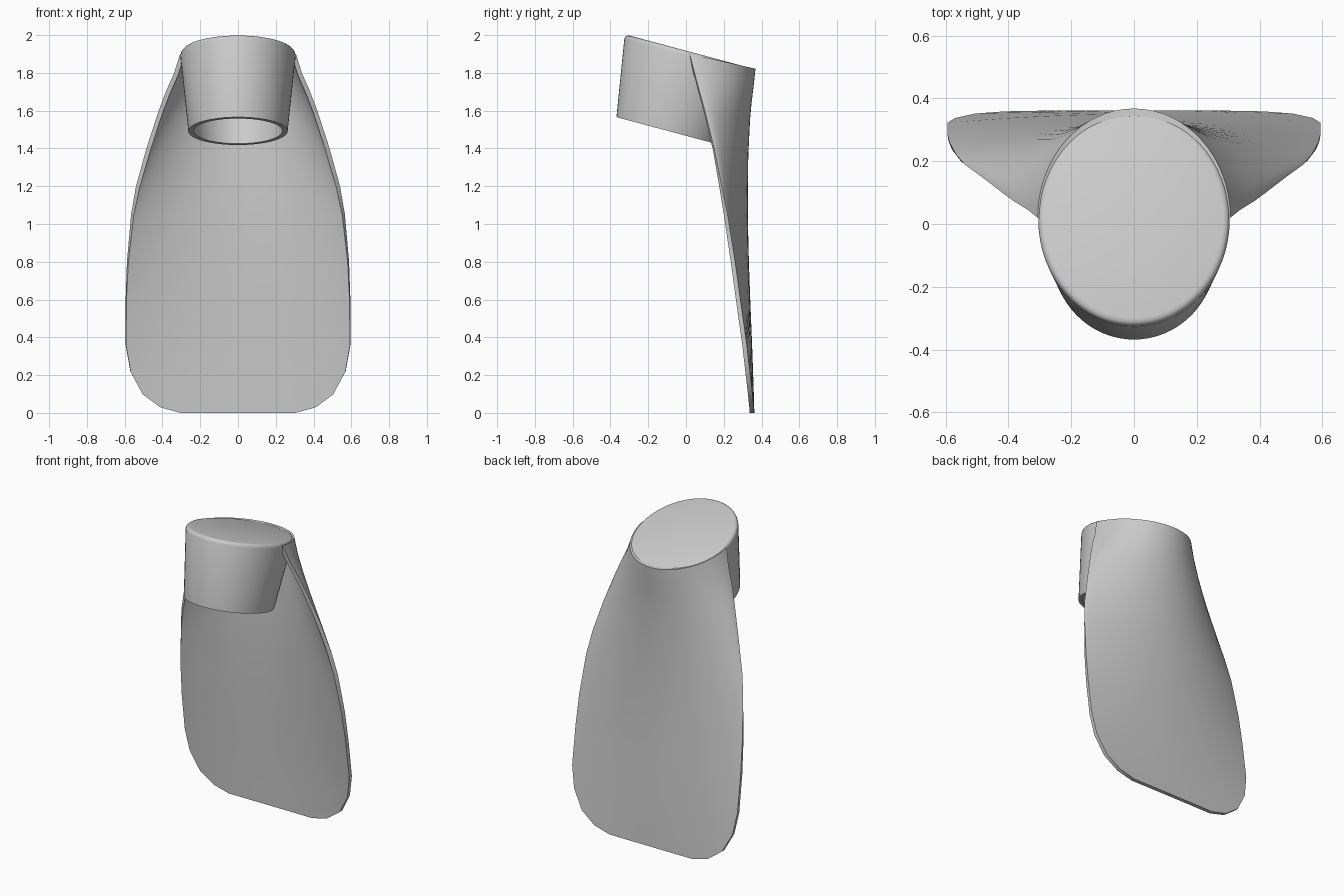
import bpy, bmesh, math
from mathutils import Vector, Matrix

if "Cube" in bpy.data.objects:
    bpy.data.objects.remove(bpy.data.objects["Cube"])

grey = bpy.data.materials.new("light grey")
grey.diffuse_color = (0.6, 0.6, 0.6, 1)
grey.use_nodes = True
grey.node_tree.nodes["Principled BSDF"].inputs["Base Color"].default_value = grey.diffuse_color


def finish(name, bm, angle):
    bmesh.ops.recalc_face_normals(bm, faces=bm.faces)
    mesh = bpy.data.meshes.new(name)
    bm.to_mesh(mesh)
    bm.free()
    ob = bpy.data.objects.new(name, mesh)
    bpy.context.collection.objects.link(ob)
    mesh.materials.append(grey)
    bpy.ops.object.select_all(action='DESELECT')
    ob.select_set(True)
    bpy.context.view_layer.objects.active = ob
    bpy.ops.object.shade_smooth_by_angle(angle=math.radians(angle))
    return ob


# Hollow tilted cap: rings (rx, ry, height along the axis), outside then inside
TILT = Matrix.Rotation(math.radians(-15), 3, 'X')
BASE, SEGS = Vector((0, -0.093, 1.492)), 64
rings = [(0.285, 0.33, 0.435), (0.295, 0.342, 0.432), (0.302, 0.349, 0.425),
         (0.305, 0.352, 0.412), (0.263, 0.285, 0.0), (0.235, 0.257, 0.0), (0.265, 0.305, 0.38)]
bm = bmesh.new()
loops = []
for rx, ry, h in rings:
    loops.append([bm.verts.new(BASE + TILT @ Vector((
        rx * math.cos(2 * math.pi * i / SEGS), ry * math.sin(2 * math.pi * i / SEGS), h)))
        for i in range(SEGS)])
for a, b in zip(loops, loops[1:]):
    for i in range(SEGS):
        j = (i + 1) % SEGS
        bm.faces.new((a[i], a[j], b[j], b[i]))
bm.faces.new(loops[0])
bm.faces.new(loops[-1])
finish("cap", bm, 40)

# Curved paddle: rows of (edge z, centre z, half width, edge y, centre y, roundness)
rows = [(1.90, 1.822, 0.307, 0.02, 0.368, 1.0),
        (1.80, 1.73, 0.338, 0.045, 0.358, 0.95),
        (1.70, 1.64, 0.382, 0.072, 0.347, 0.8),
        (1.60, 1.55, 0.42, 0.10, 0.339, 0.65),
        (1.40, 1.37, 0.485, 0.15, 0.330, 0.4),
        (1.20, 1.18, 0.54, 0.19, 0.327, 0.2),
        (1.05, 1.04, 0.566, 0.22, 0.327, 0.1),
        (0.80, 0.80, 0.588, 0.26, 0.333, 0.0),
        (0.60, 0.60, 0.595, 0.288, 0.340, 0.0),
        (0.36, 0.36, 0.595, 0.322, 0.350, 0.0),
        (0.22, 0.22, 0.57, 0.338, 0.355, 0.0),
        (0.10, 0.10, 0.505, 0.352, 0.359, 0.0),
        (0.03, 0.03, 0.41, 0.359, 0.361, 0.0),
        (0.00, 0.00, 0.30, 0.361, 0.362, 0.0)]
COLS = 32
bm = bmesh.new()
grid = []
for ze, zc, w, ye, yc, k in rows:
    line = []
    for i in range(COLS + 1):
        s = math.sin(math.pi * (i / COLS - 0.5))
        f = k * (1 - math.sqrt(max(0, 1 - s * s))) + (1 - k) * s * s
        line.append(bm.verts.new((w * s, yc + (ye - yc) * f, zc + (ze - zc) * f)))
    grid.append(line)
for a, b in zip(grid, grid[1:]):
    for i in range(COLS):
        bm.faces.new((a[i], a[i + 1], b[i + 1], b[i]))
paddle = finish("paddle", bm, 40)
if paddle.data.polygons[COLS // 2].normal.y < 0:
    paddle.data.flip_normals()
shell = paddle.modifiers.new("thickness", 'SOLIDIFY')
shell.thickness = 0.024
shell.offset = -1
# keep the rim crisp after the thickness is added
bpy.context.view_layer.objects.active = paddle
bpy.ops.object.modifier_apply(modifier=shell.name)
bpy.ops.object.shade_smooth_by_angle(angle=math.radians(40))
